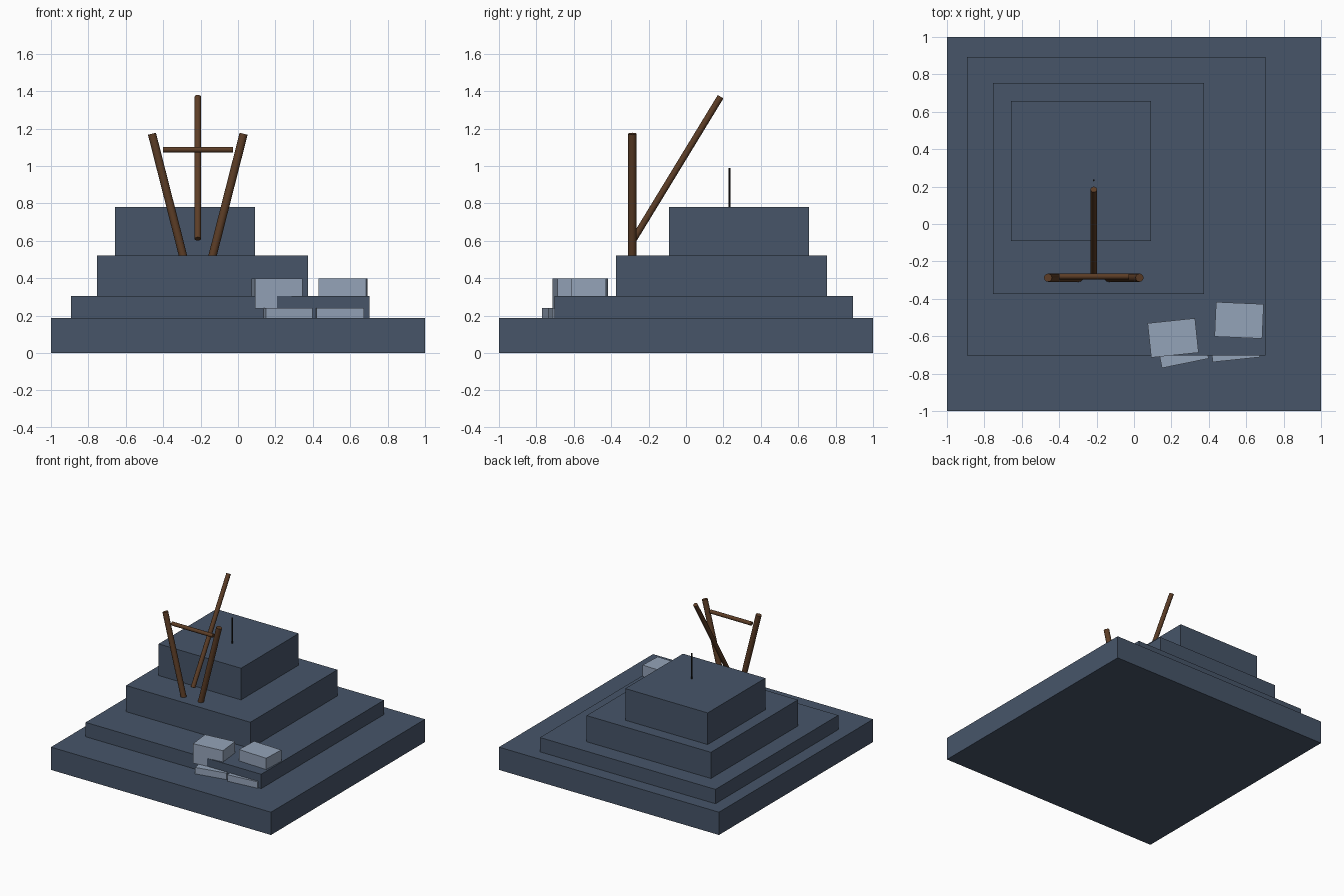
import bpy, math
from mathutils import Vector

if "Cube" in bpy.data.objects:
    bpy.data.objects.remove(bpy.data.objects["Cube"])


def material(name, hex_code):
    srgb = [int(hex_code[i:i + 2], 16) / 255 for i in (0, 2, 4)]
    lin = [c / 12.92 if c <= 0.04045 else ((c + 0.055) / 1.055) ** 2.4 for c in srgb]
    m = bpy.data.materials.new(name)
    m.diffuse_color = (*lin, 1)
    m.use_nodes = True
    m.node_tree.nodes["Principled BSDF"].inputs["Base Color"].default_value = m.diffuse_color
    return m


slate = material("dark slate", "475569")
pale = material("pale stone", "94A3B8")
wood = material("brown wood", "5C3D26")
dark = material("near black", "1C1917")


def box(name, center, size, mat, turn=0):
    bpy.ops.mesh.primitive_cube_add(size=1, location=center, rotation=(0, 0, math.radians(turn)))
    ob = bpy.context.object
    ob.name = name
    ob.scale = size
    ob.data.materials.append(mat)
    return ob


def rod(name, a, b, radius, mat, sides=12):
    a, b = Vector(a), Vector(b)
    bpy.ops.mesh.primitive_cylinder_add(vertices=sides, radius=radius, depth=(b - a).length,
                                        location=(a + b) / 2)
    ob = bpy.context.object
    ob.name = name
    ob.rotation_euler = (b - a).to_track_quat('Z', 'Y').to_euler()
    ob.data.materials.append(mat)
    bpy.ops.object.shade_smooth_by_angle(angle=math.radians(40))
    return ob


# Stepped square tiers: x min, x max, z bottom, z top (y mirrors x)
tiers = [(-1, 1, 0, 0.187), (-0.893, 0.702, 0.187, 0.305),
         (-0.755, 0.375, 0.305, 0.52), (-0.657, 0.092, 0.52, 0.78)]
for i, (lo, hi, z0, z1) in enumerate(tiers):
    c = (lo + hi) / 2
    box(f"tier_{i + 1}", (c, -c, (z0 + z1) / 2), (hi - lo, hi - lo, z1 - z0), slate)

# Loose stone blocks, stacked in two layers and partly sunk in the second tier
blocks = [(0.256, -0.654, 0.16, 11.5), (0.538, -0.633, 0.16, 6),
          (0.209, -0.609, 0.318, 6), (0.562, -0.515, 0.318, -2.5)]
for i, (x, y, z, turn) in enumerate(blocks):
    box(f"stone_block_{i + 1}", (x, y, z), (0.255, 0.185, 0.16), pale, turn)

# Wooden tripod: two splayed legs, a crossbar and a leaning pole
cx, ly = -0.215, -0.287
for side, name in ((-1, "left_leg"), (1, "right_leg")):
    rod(name, (cx + side * 0.074, ly, 0.5), (cx + side * 0.245, ly, 1.172), 0.022, wood)
rod("crossbar", (cx - 0.187, -0.28, 1.087), (cx + 0.187, -0.28, 1.087), 0.0155, wood)
rod("leaning_pole", (cx, -0.278, 0.61), (cx, 0.185, 1.37), 0.0175, wood)

# Thin upright pin on the top tier
rod("pin", (cx, 0.233, 0.77), (cx, 0.233, 0.99), 0.005, dark, 8)
